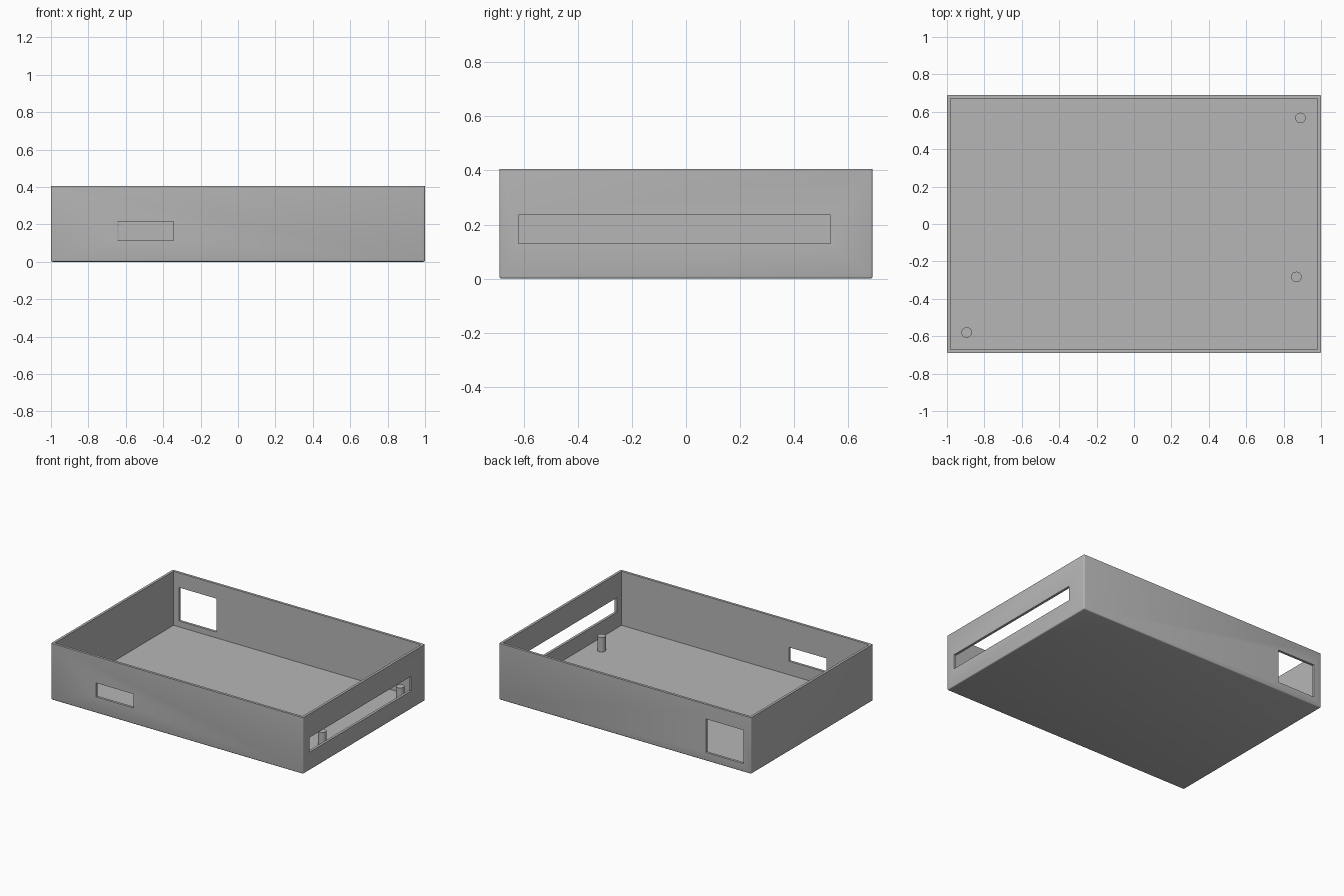
import bpy
import bmesh

if "Cube" in bpy.data.objects:
    bpy.data.objects.remove(bpy.data.objects["Cube"], do_unlink=True)

HALF_X, HALF_Y, HEIGHT = 1.0, 0.69, 0.405
WALL = 0.018
ROUND = 0.008

# Single plain grey for the whole enclosure
grey = bpy.data.materials.new("plain_grey")
grey.use_nodes = True
colour = (0.47, 0.47, 0.47, 1)
grey.diffuse_color = colour
grey.node_tree.nodes["Principled BSDF"].inputs["Base Color"].default_value = colour


def add_box(name, low, high, round_edges=False):
    """Box between two corners; optionally round every edge below the rim."""
    bm = bmesh.new()
    bmesh.ops.create_cube(bm, size=1)
    for v in bm.verts:
        for i in range(3):
            v.co[i] = high[i] if v.co[i] > 0 else low[i]
    if round_edges:
        edges = [e for e in bm.edges if min(v.co.z for v in e.verts) < high[2] / 2]
        bmesh.ops.bevel(bm, geom=edges, offset=ROUND, segments=3,
                        profile=0.5, affect='EDGES')
    mesh = bpy.data.meshes.new(name)
    bm.to_mesh(mesh)
    bm.free()
    obj = bpy.data.objects.new(name, mesh)
    bpy.context.collection.objects.link(obj)
    mesh.materials.append(grey)
    return obj


def select_only(obj):
    bpy.ops.object.select_all(action='DESELECT')
    obj.select_set(True)
    bpy.context.view_layer.objects.active = obj


def cut(target, name, low, high):
    """Cut a box-shaped opening and discard the cutter."""
    cutter = add_box(name, low, high)
    cutter.hide_render = True
    mod = target.modifiers.new(name, 'BOOLEAN')
    mod.operation = 'DIFFERENCE'
    mod.solver = 'EXACT'
    mod.object = cutter
    select_only(target)
    bpy.ops.object.modifier_apply(modifier=mod.name)
    bpy.data.objects.remove(cutter, do_unlink=True)


# Open tray with rounded outer edges and a flat rim
tray = add_box("enclosure_tray", (-HALF_X, -HALF_Y, 0), (HALF_X, HALF_Y, HEIGHT), True)
cut(tray, "cavity", (WALL - HALF_X, WALL - HALF_Y, WALL),
    (HALF_X - WALL, HALF_Y - WALL, 1))

# Openings in the front, back and side walls
cut(tray, "front_port", (-0.645, -0.8, 0.115), (-0.345, -0.6, 0.215))
cut(tray, "back_port", (-0.94, 0.6, 0.06), (-0.64, 0.8, 0.3))
cut(tray, "side_slot", (0.9, -0.62, 0.13), (1.1, 0.535, 0.235))
select_only(tray)
bpy.ops.object.shade_smooth_by_angle(angle=0.6)

# Mounting pegs standing on the floor
PEG_TOP = 0.122
pegs = {
    "peg_back_left": (0.89, 0.567),
    "peg_front_left": (0.868, -0.283),
    "peg_front_right": (-0.895, -0.58),
}
for name, (x, y) in pegs.items():
    base = WALL - 0.004
    bpy.ops.mesh.primitive_cylinder_add(
        vertices=32, radius=0.028, depth=PEG_TOP - base,
        location=(x, y, (PEG_TOP + base) / 2))
    peg = bpy.context.object
    peg.name = name
    peg.data.materials.append(grey)
    bpy.ops.object.shade_smooth_by_angle(angle=0.6)
